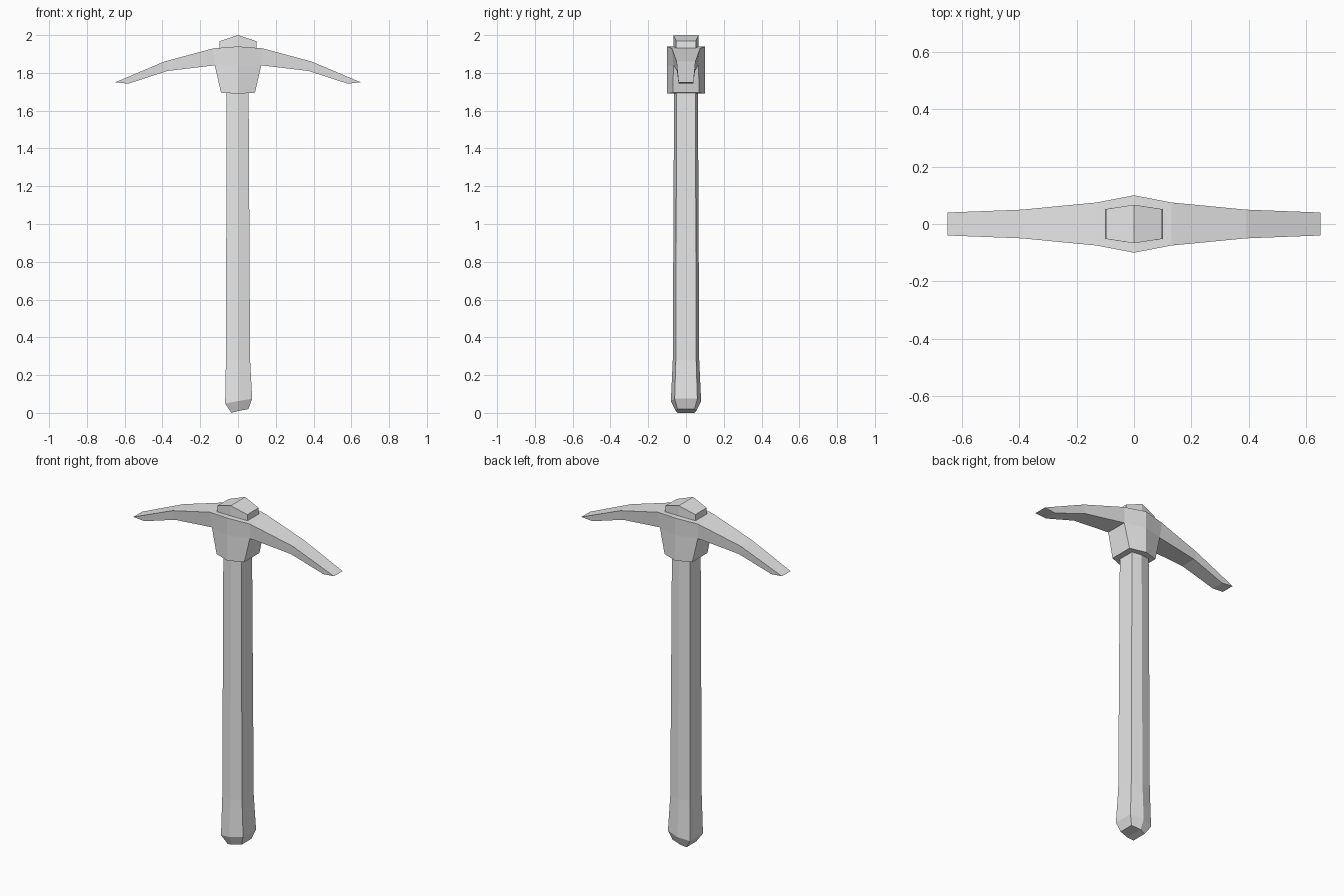
import bpy
import bmesh

cube = bpy.data.objects.get("Cube")
if cube:
    bpy.data.objects.remove(cube)

grey = bpy.data.materials.new("plain grey")
grey.use_nodes = True
grey.diffuse_color = (0.8, 0.8, 0.8, 1)
grey.node_tree.nodes["Principled BSDF"].inputs["Base Color"].default_value = (0.8, 0.8, 0.8, 1)


def hex_ring(x0, x1, flat_y, ridge_y, z0, z1, rise=0.0):
    """Six-sided ring with ridges on the y axis; rise lifts the ridge points."""
    zm = (z0 + z1) / 2 + rise
    return [(0, -ridge_y, zm), (x1, -flat_y, z1), (x1, flat_y, z1),
            (0, ridge_y, zm), (x0, flat_y, z0), (x0, -flat_y, z0)]


def loft(name, rings, cap_start=True):
    """Skin a list of rings; six-sided caps are folded along their ridge."""
    bm = bmesh.new()
    loops = [[bm.verts.new(p) for p in ring] for ring in rings]
    n = len(loops[0])
    for a, b in zip(loops, loops[1:]):
        for i in range(n):
            j = (i + 1) % n
            bm.faces.new((a[i], a[j], b[j], b[i]))
    for cap in ([loops[0]] if cap_start else []) + [loops[-1]]:
        if n == 6:
            bm.faces.new(cap[:4])
            bm.faces.new(cap[3:] + cap[:1])
        else:
            bm.faces.new(cap)
    bmesh.ops.recalc_face_normals(bm, faces=bm.faces)
    mesh = bpy.data.meshes.new(name)
    bm.to_mesh(mesh)
    bm.free()
    mesh.materials.append(grey)
    obj = bpy.data.objects.new(name, mesh)
    bpy.context.collection.objects.link(obj)
    return obj


# Handle with a flared, slanted butt
loft("handle", [
    hex_ring(-0.035, 0.055, 0.045, 0.055, 0.0, 0.02),
    hex_ring(-0.068, 0.075, 0.06, 0.08, 0.05, 0.075),
    hex_ring(-0.064, 0.064, 0.054, 0.07, 0.28, 0.28),
    hex_ring(-0.06, 0.056, 0.05, 0.063, 1.72, 1.72),
])

# Collar around the top of the handle
loft("head_collar", [
    hex_ring(-0.09, 0.09, 0.07, 0.1, 1.695, 1.695, -0.005),
    hex_ring(-0.123, 0.123, 0.066, 0.1, 1.84, 1.84),
    hex_ring(-0.13, 0.13, 0.075, 0.1, 1.93, 1.93, 0.01),
])

# Curved arms: top x, top z, bottom x, bottom z, top half width, bottom half width
stations = [
    (0.13, 1.93, 0.123, 1.84, 0.075, 0.066),
    (0.39, 1.86, 0.375, 1.81, 0.05, 0.048),
    (0.65, 1.75, 0.58, 1.743, 0.04, 0.038),
]
for side, label in ((1, "left"), (-1, "right")):
    loft(label + "_arm", [
        [(side * xt, -wt, zt), (side * xt, wt, zt),
         (side * xb, wb, zb), (side * xb, -wb, zb)]
        for xt, zt, xb, zb, wt, wb in stations
    ], cap_start=False)

# Handle end showing above the head
loft("handle_top", [
    hex_ring(-0.099, 0.099, 0.052, 0.067, 1.92, 1.92),
    hex_ring(-0.097, 0.097, 0.052, 0.067, 1.968, 1.968, 0.032),
])
